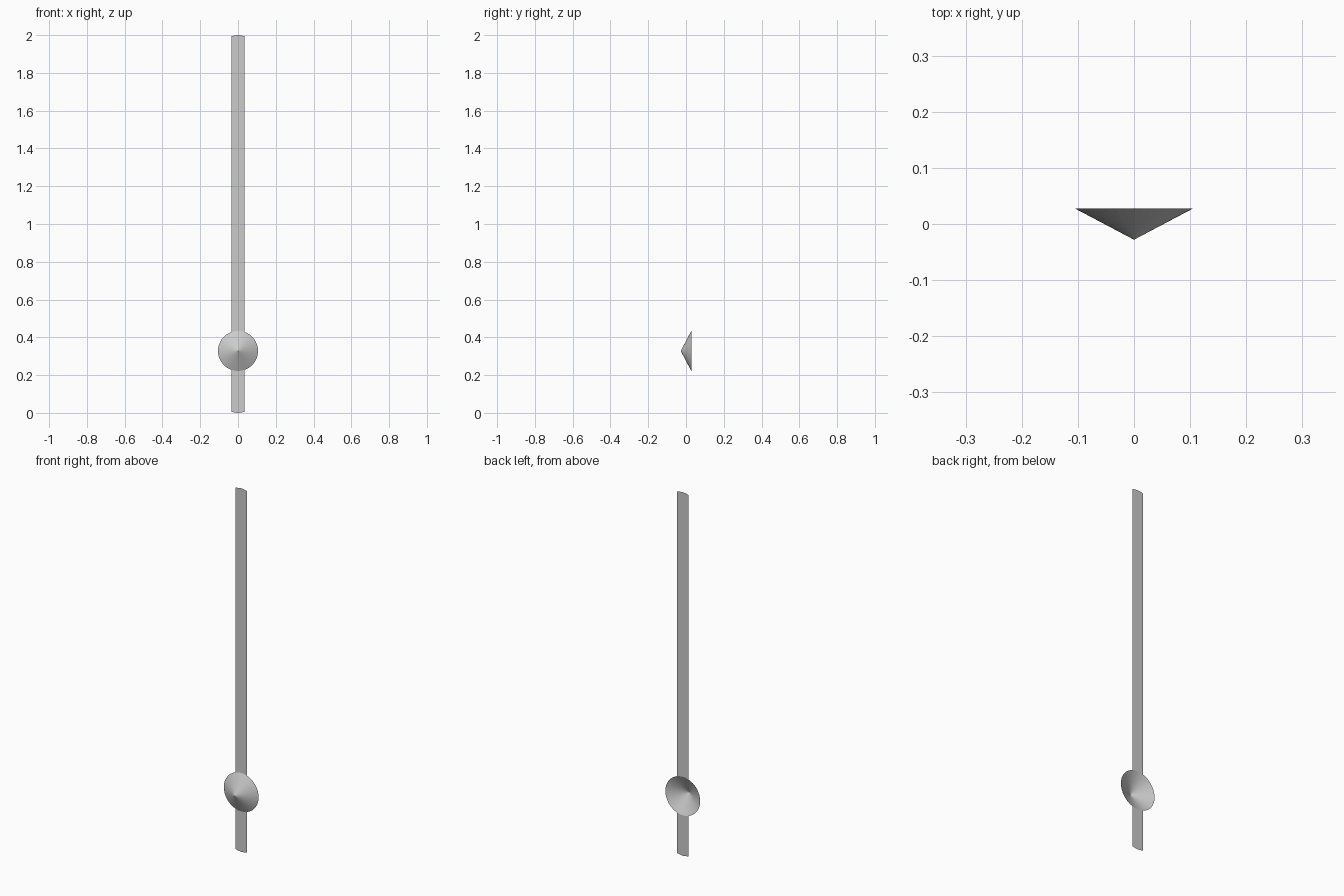
import bpy, bmesh, math

if "Cube" in bpy.data.objects:
    bpy.data.objects.remove(bpy.data.objects["Cube"])

R, ZC = 0.106, 0.328      # hub radius and height
YB, YA = 0.028, -0.028    # rim plane and cone tip
HALF_W = 0.0345           # half width of the blade
SIDES = 40


def make(name, build):
    bm = bmesh.new()
    build(bm)
    mesh = bpy.data.meshes.new(name)
    bm.to_mesh(mesh)
    bm.free()
    ob = bpy.data.objects.new(name, mesh)
    bpy.context.collection.objects.link(ob)
    return ob


# Open shallow cone pointing to the front
def cone(bm):
    tip = bm.verts.new((0, YA, ZC))
    rim = []
    for i in range(SIDES):
        a = 2 * math.pi * i / SIDES
        rim.append(bm.verts.new((R * math.cos(a), YB, ZC + R * math.sin(a))))
    for i in range(SIDES):
        bm.faces.new((rim[i], rim[(i + 1) % SIDES], tip))


# Flat strip: a short arc of the rim extruded up or down to z_end
def strip(side, z_end):
    def build(bm):
        n = 4
        rows = []
        for i in range(n + 1):
            x = HALF_W * (2 * i / n - 1)
            arc = math.sqrt(R * R - x * x)
            inner = bm.verts.new((x, YB, ZC + side * arc))
            outer = bm.verts.new((x, YB, z_end + side * (arc - R)))
            rows.append((inner, outer))
        for (a, b), (c, d) in zip(rows, rows[1:]):
            bm.faces.new((a, c, d, b) if side > 0 else (b, d, c, a))
    return build


make("hub_cone", cone)
make("long_blade", strip(1, 2.0))
make("short_tail", strip(-1, 0.0))
